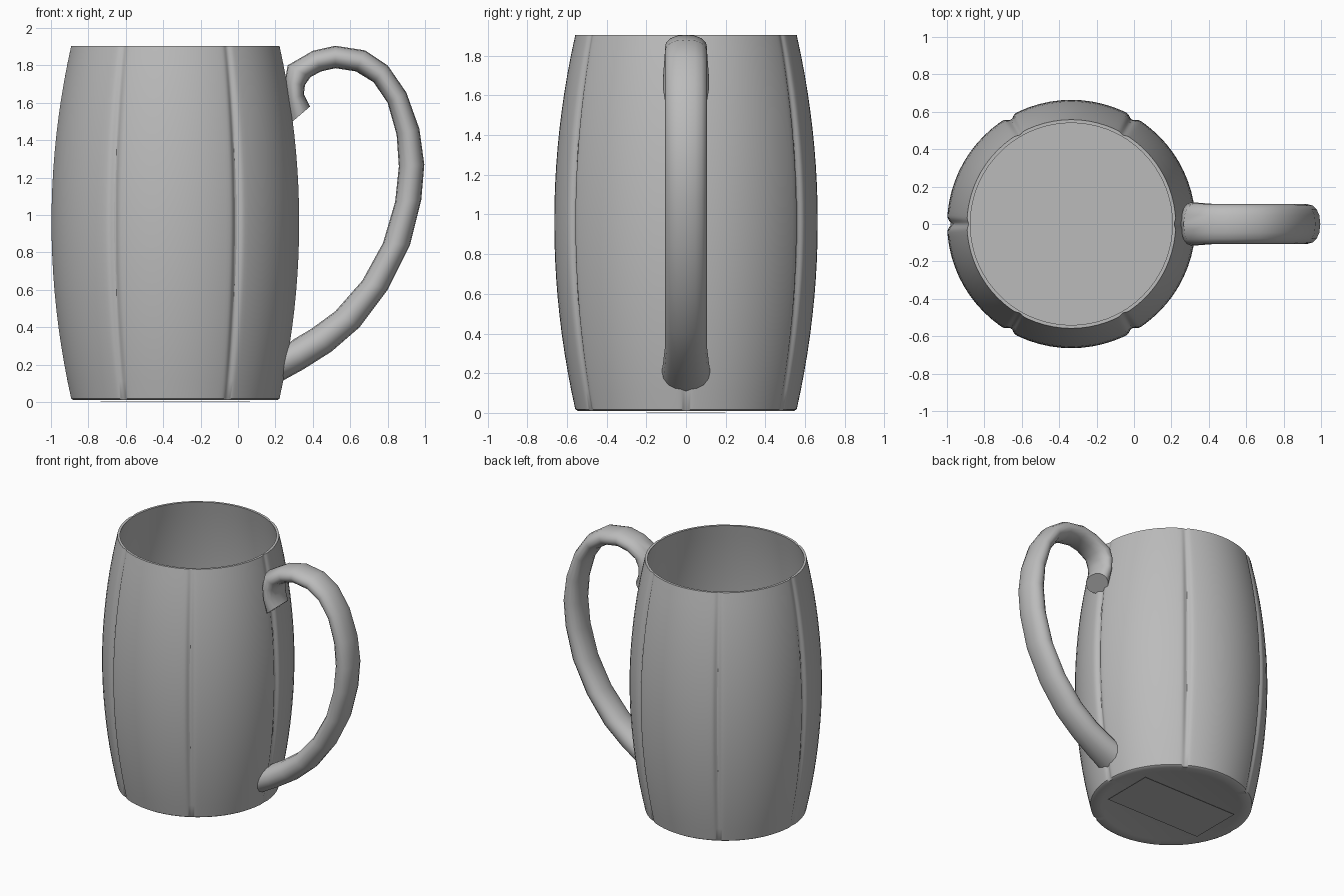
import bpy, bmesh, math
from mathutils import Vector

if "Cube" in bpy.data.objects:
    bpy.data.objects.remove(bpy.data.objects["Cube"], do_unlink=True)

CX = -0.335            # axis of the mug body
Z0, Z1 = 0.018, 1.905  # bottom and rim heights

grey = bpy.data.materials.new("grey")
grey.use_nodes = True
grey.diffuse_color = (0.5, 0.5, 0.5, 1)
grey.node_tree.nodes["Principled BSDF"].inputs["Base Color"].default_value = (0.5, 0.5, 0.5, 1)


def finish(bm, name, angle=35):
    """Turn a bmesh into a smooth-shaded object with the shared material."""
    bmesh.ops.recalc_face_normals(bm, faces=bm.faces)
    mesh = bpy.data.meshes.new(name)
    bm.to_mesh(mesh)
    bm.free()
    mesh.materials.append(grey)
    obj = bpy.data.objects.new(name, mesh)
    bpy.context.collection.objects.link(obj)
    bpy.ops.object.select_all(action='DESELECT')
    obj.select_set(True)
    bpy.context.view_layer.objects.active = obj
    bpy.ops.object.shade_smooth_by_angle(angle=math.radians(angle))
    return obj


def loft(bm, rings):
    """Skin closed rings of points and cap both ends."""
    loops = [[bm.verts.new(p) for p in ring] for ring in rings]
    for a, b in zip(loops, loops[1:]):
        for i in range(len(a)):
            j = (i + 1) % len(a)
            bm.faces.new((a[i], a[j], b[j], b[i]))
    bm.faces.new(loops[0])
    bm.faces.new(loops[-1])


def barrel(z):
    t = (z - 0.9615) / 0.9435
    return 0.664 - 0.106 * t * t


# Mug body: barrel with six vertical grooves, hollow inside
offsets = [0, 0.8, 1.6, 2.4, 3.2, 4.2, 6, 10, 15, 20, 25,
           30, 35, 40, 45, 50, 54, 55.8, 56.8, 57.6, 58.4, 59.2]
angles = [60 * s + o for s in range(6) for o in offsets]


def ring(r, z, depth=0.0):
    pts = []
    for a in angles:
        d = min(a % 60, 60 - a % 60)               # degrees to nearest groove
        rr = r - depth * math.exp(-(d / 1.9) ** 2)
        c = math.radians(a)
        pts.append((CX + rr * math.cos(c), rr * math.sin(c), z))
    return pts


STEPS = 20
heights = [Z0 + (Z1 - Z0) * i / STEPS for i in range(STEPS + 1)]
rings = [ring(0.46, 0.016), ring(0.48, 0.010), ring(0.545, 0.010)]   # foot
for z in heights:                                                    # outside
    t = abs(z - 0.9615) / 0.9435
    rings.append(ring(barrel(z), z, 0.020 - 0.012 * t * t))
for z in reversed(heights):                                          # inside
    rings.append(ring(barrel(z) - 0.018, max(z, 0.05)))
bm = bmesh.new()
loft(bm, rings)
finish(bm, "mug_body")

# Handle: outer and inner edge points (x, z) and half width at each station
stations = [
    (0.280, 1.490, 0.385, 1.580, 0.100),
    (0.262, 1.610, 0.352, 1.645, 0.115),
    (0.250, 1.710, 0.358, 1.695, 0.115),
    (0.265, 1.800, 0.388, 1.738, 0.110),
    (0.400, 1.878, 0.445, 1.768, 0.106),
    (0.520, 1.905, 0.520, 1.785, 0.106),
    (0.680, 1.880, 0.630, 1.768, 0.106),
    (0.800, 1.800, 0.725, 1.710, 0.106),
    (0.900, 1.655, 0.800, 1.600, 0.106),
    (0.970, 1.460, 0.848, 1.430, 0.106),
    (0.996, 1.270, 0.860, 1.260, 0.106),
    (0.980, 1.080, 0.840, 1.070, 0.106),
    (0.920, 0.840, 0.775, 0.850, 0.106),
    (0.800, 0.600, 0.665, 0.650, 0.106),
    (0.650, 0.400, 0.520, 0.485, 0.106),
    (0.500, 0.270, 0.390, 0.390, 0.106),
    (0.350, 0.175, 0.305, 0.340, 0.115),
    (0.228, 0.108, 0.262, 0.310, 0.122),
]
SIDES = 16
rings = []
for ox, oz, ix, iz, w in stations:
    outer, inner = Vector((ox, 0, oz)), Vector((ix, 0, iz))
    mid, half = (outer + inner) / 2, (outer - inner) / 2
    section = []
    for k in range(SIDES):
        a = 2 * math.pi * k / SIDES
        c, s = math.cos(a), math.sin(a)
        side = math.copysign(abs(s) ** 0.85, s) * w
        section.append(mid + half * c + Vector((0, side, 0)))
    rings.append(section)
bm = bmesh.new()
loft(bm, rings)
finish(bm, "handle", 50)

# Flat rectangular plate under the base
bm = bmesh.new()
bmesh.ops.create_cube(bm, size=1)
for v in bm.verts:
    v.co = Vector((CX + v.co.x * 0.8, v.co.y * 0.4, 0.001 + v.co.z * 0.002))
finish(bm, "base_plate")
